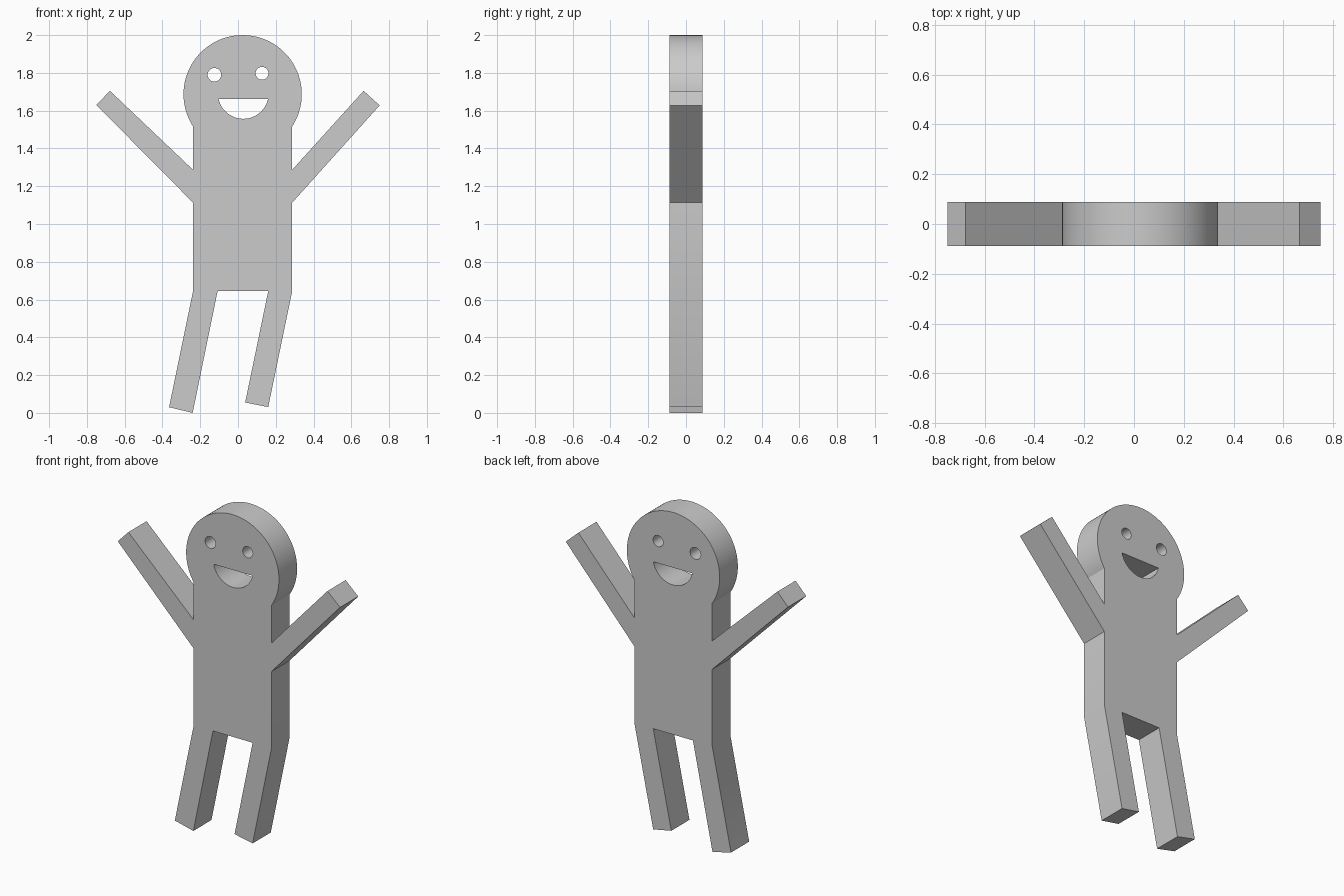
import bpy, bmesh
from math import cos, sin, asin, pi, radians

cube = bpy.data.objects.get("Cube")
if cube:
    bpy.data.objects.remove(cube, do_unlink=True)

THICKNESS = 0.175

grey = bpy.data.materials.new("plain grey")
grey.use_nodes = True
colour = (0.6, 0.6, 0.6, 1)
grey.diffuse_color = colour
grey.node_tree.nodes["Principled BSDF"].inputs["Base Color"].default_value = colour


def arc(cx, cz, r, start, end, steps):
    """Points on an arc, both ends included."""
    return [(cx + r * cos(start + (end - start) * i / steps),
             cz + r * sin(start + (end - start) * i / steps))
            for i in range(steps + 1)]


def circle(cx, cz, r, steps=40):
    return arc(cx, cz, r, 0, 2 * pi, steps)[:-1]


# Silhouette, anticlockwise from the right hip
right_leg = [(-0.238, 0.645), (-0.365, 0.03), (-0.24, 0.0), (-0.108, 0.645)]
left_leg = [(0.16, 0.645), (0.038, 0.055), (0.16, 0.031), (0.287, 0.645)]
left_arm = [(0.287, 1.113), (0.75, 1.628), (0.665, 1.705), (0.287, 1.287)]
right_arm = [(-0.238, 1.287), (-0.678, 1.705), (-0.75, 1.63), (-0.238, 1.113)]
neck = radians(-33)
head = arc(0.0245, 1.687, 0.313, neck, pi - neck, 96)
silhouette = right_leg + left_leg + left_arm + head + right_arm

# Holes cut through the face: two eyes and a smile
right_eye = circle(-0.125, 1.79, 0.036)
left_eye = circle(0.127, 1.798, 0.034)
lip = -asin(0.028 / 0.134)
smile = arc(0.028, 1.691, 0.134, pi - lip, 2 * pi + lip, 40)

# Filled flat shape, thickened
curve = bpy.data.curves.new("figure_outline", "CURVE")
curve.dimensions = "2D"
curve.fill_mode = "BOTH"
curve.extrude = THICKNESS / 2
for loop in (silhouette, right_eye, left_eye, smile):
    spline = curve.splines.new("POLY")
    spline.points.add(len(loop) - 1)
    for point, (x, z) in zip(spline.points, loop):
        point.co = (x, z, 0, 1)
    spline.use_cyclic_u = True

figure = bpy.data.objects.new("waving_figure", curve)
bpy.context.collection.objects.link(figure)
figure.rotation_euler.x = pi / 2
bpy.context.view_layer.objects.active = figure
figure.select_set(True)
bpy.ops.object.convert(target="MESH")
figure = bpy.context.object
figure.name = "waving_figure"
bpy.ops.object.transform_apply(location=False, rotation=True, scale=False)

# Weld the caps to the rim
bm = bmesh.new()
bm.from_mesh(figure.data)
bmesh.ops.remove_doubles(bm, verts=bm.verts, dist=0.0002)
bmesh.ops.recalc_face_normals(bm, faces=bm.faces)
bm.to_mesh(figure.data)
bm.free()

figure.data.materials.clear()
figure.data.materials.append(grey)
bpy.ops.object.shade_smooth_by_angle(angle=radians(20))
